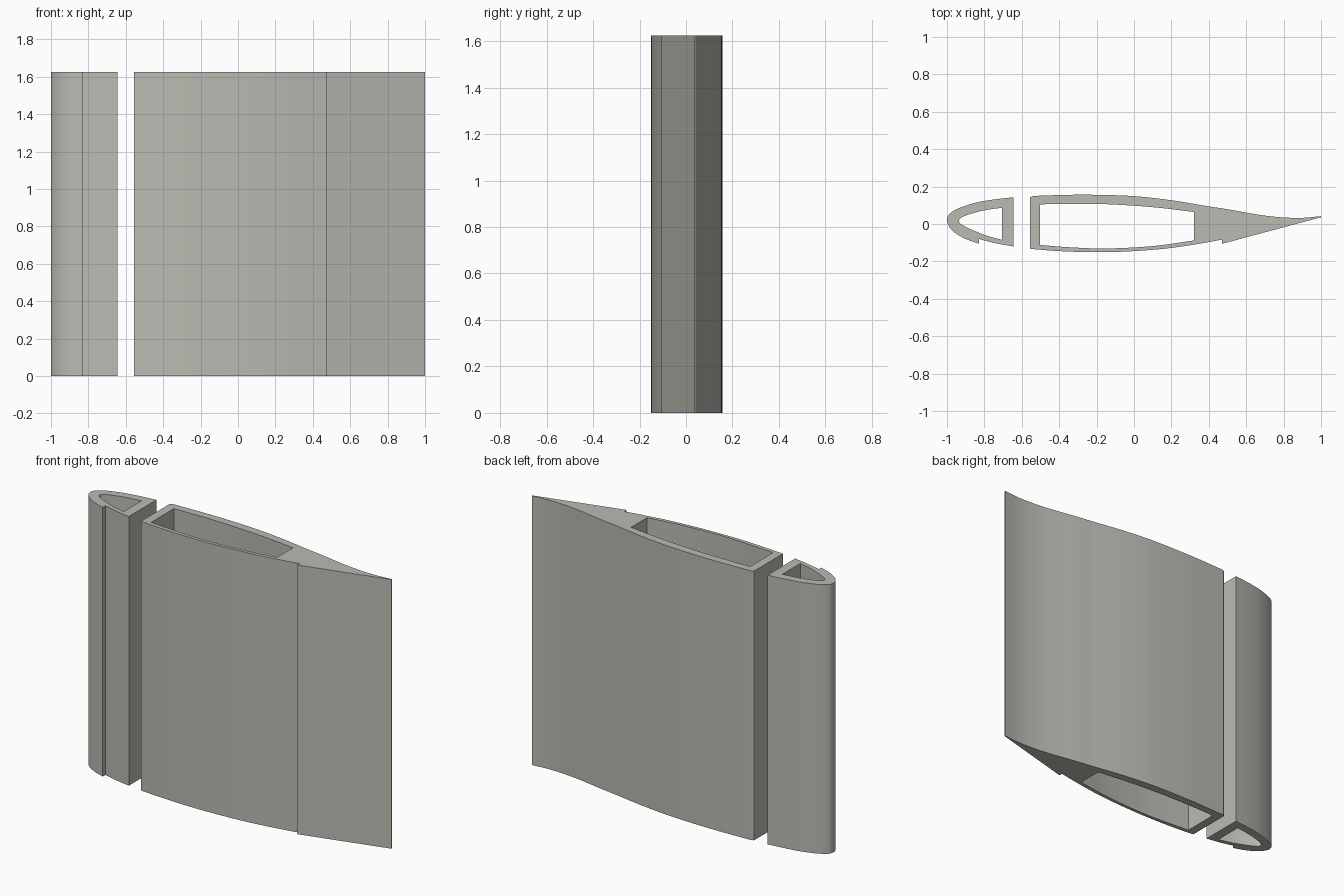
import bpy
import bmesh
from mathutils import Vector

if "Cube" in bpy.data.objects:
    bpy.data.objects.remove(bpy.data.objects["Cube"], do_unlink=True)

SPAN = 1.625

# Single warm grey finish
grey = bpy.data.materials.new("warm_grey")
grey.use_nodes = True
colour = (0.5, 0.49, 0.445, 1)
grey.diffuse_color = colour
grey.node_tree.nodes["Principled BSDF"].inputs["Base Color"].default_value = colour


def smooth(points, steps=6):
    """Smooth curve through a few section points."""
    pts = [Vector(p) for p in points]
    pts = [2 * pts[0] - pts[1]] + pts + [2 * pts[-1] - pts[-2]]
    out = []
    for a, b, c, d in zip(pts, pts[1:], pts[2:], pts[3:]):
        for i in range(steps):
            t = i / steps
            out.append(0.5 * (2 * b + (c - a) * t + (2 * a - 5 * b + 4 * c - d) * t**2
                              + (3 * b - a - 3 * c + d) * t**3))
    return out + [pts[-2]]


def extrude_section(name, *loops):
    """Fill a section, with any holes, and extrude it along the span."""
    bm = bmesh.new()
    edges = []
    for loop in loops:
        verts = [bm.verts.new((p[0], p[1], 0)) for p in loop]
        edges += [bm.edges.new((verts[i - 1], verts[i])) for i in range(len(verts))]
    bmesh.ops.triangle_fill(bm, use_beauty=True, edges=edges)
    grown = bmesh.ops.extrude_face_region(bm, geom=bm.faces[:], use_keep_orig=True)
    top = [g for g in grown["geom"] if isinstance(g, bmesh.types.BMVert)]
    bmesh.ops.translate(bm, verts=top, vec=(0, 0, SPAN))
    bmesh.ops.recalc_face_normals(bm, faces=bm.faces[:])
    mesh = bpy.data.meshes.new(name)
    bm.to_mesh(mesh)
    bm.free()
    mesh.materials.append(grey)
    bpy.context.collection.objects.link(bpy.data.objects.new(name, mesh))


# Leading edge: hollow rounded nose with a small step underneath
nose = smooth([(-0.83, -0.105), (-0.9, -0.08), (-0.96, -0.045), (-0.992, -0.008),
               (-1, 0.025), (-0.985, 0.055), (-0.94, 0.083), (-0.85, 0.113),
               (-0.75, 0.131), (-0.645, 0.143)])
nose += smooth([(-0.645, -0.12), (-0.74, -0.103), (-0.83, -0.08)])
nose_hole = smooth([(-0.705, -0.085), (-0.8, -0.058), (-0.88, -0.025), (-0.925, 0),
                    (-0.935, 0.018), (-0.92, 0.036), (-0.87, 0.055), (-0.8, 0.073),
                    (-0.705, 0.087)])
extrude_section("leading_edge", nose, nose_hole)

# Main box: hollow middle of the wing section
box = [(-0.555, -0.132), (-0.555, 0.143)]
box += smooth([(-0.54, 0.15), (-0.35, 0.156), (-0.2, 0.156), (0, 0.149),
               (0.2, 0.127), (0.4, 0.094)])
box += smooth([(0.4, -0.097), (0.2, -0.128), (0, -0.145), (-0.2, -0.151),
               (-0.4, -0.145), (-0.54, -0.134)])
box_hole = smooth([(-0.502, 0.105), (-0.35, 0.108), (-0.15, 0.106), (0.1, 0.09), (0.322, 0.064)])
box_hole += smooth([(0.322, -0.088), (0.1, -0.118), (-0.15, -0.131), (-0.35, -0.124), (-0.502, -0.112)])
extrude_section("main_box", box, box_hole)

# Trailing edge: solid tapering tail with a flat stepped underside
tail = smooth([(0.4, 0.094), (0.5, 0.079), (0.6, 0.061), (0.7, 0.045), (0.8, 0.035),
               (0.9, 0.033), (1, 0.042)])
tail += [(1, 0.036), (0.47, -0.106), (0.47, -0.083), (0.4, -0.097)]
extrude_section("trailing_edge", tail)
